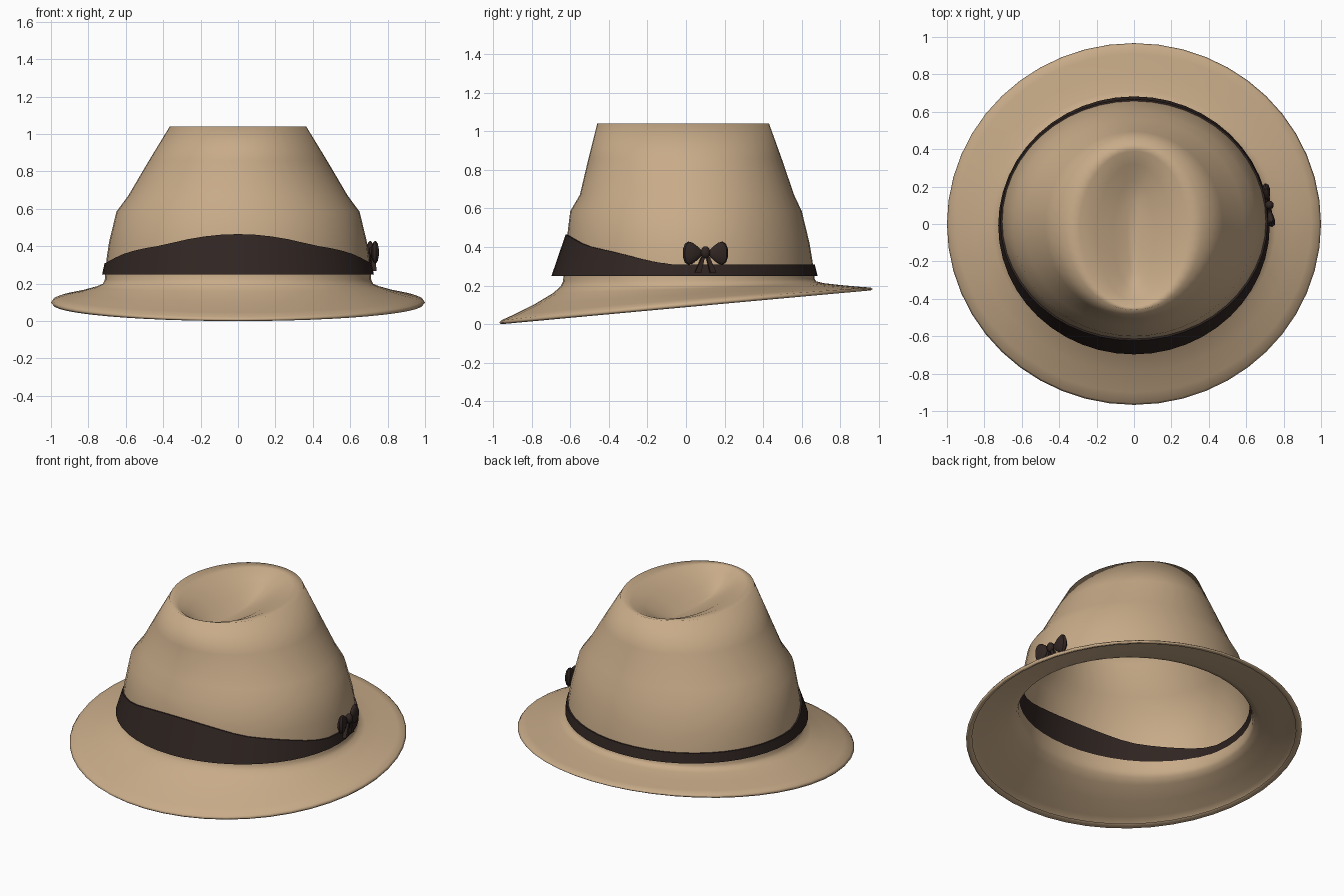
import bpy, bmesh, math
from mathutils import Matrix, Vector

if "Cube" in bpy.data.objects:
    bpy.data.objects.remove(bpy.data.objects["Cube"])

SEG = 48

def material(name, color):
    m = bpy.data.materials.new(name)
    m.diffuse_color = (*color, 1)
    m.use_nodes = True
    m.node_tree.nodes["Principled BSDF"].inputs["Base Color"].default_value = m.diffuse_color
    return m

felt = material("tan_felt", (0.58, 0.41, 0.25))
ribbon = material("dark_ribbon", (0.03, 0.019, 0.016))

def finish(name, bm, mat, angle=180):
    bmesh.ops.recalc_face_normals(bm, faces=bm.faces)
    me = bpy.data.meshes.new(name)
    bm.to_mesh(me)
    bm.free()
    me.shade_smooth()
    if angle < 180:
        me.set_sharp_from_angle(angle=math.radians(angle))
    me.materials.append(mat)
    ob = bpy.data.objects.new(name, me)
    bpy.context.collection.objects.link(ob)
    return ob

def bridge(bm, a, b):
    n = len(a)
    for i in range(n):
        j = (i + 1) % n
        bm.faces.new((a[i], a[j], b[j], b[i]))

ANGLES = [2 * math.pi * i / SEG for i in range(SEG)]

def oval(a, rx, yf, yb):
    return rx * math.cos(a), (yf + yb) / 2 + (yb - yf) / 2 * math.sin(a)

def interp(table, t):
    for p, q in zip(table, table[1:]):
        if t <= q[0]:
            k = max(0, (t - p[0]) / (q[0] - p[0]))
            return [u + (v - u) * k for u, v in zip(p[1:], q[1:])]
    return list(table[-1][1:])

# Brim rings: half width, front y, back y, then z at front, side and back
brim = [
    (0.965, -0.93, 0.93, 0.018, 0.102, 0.182),
    (0.99, -0.957, 0.957, 0.0, 0.088, 0.175),
    (1.0, -0.967, 0.967, 0.008, 0.1, 0.182),
    (0.99, -0.957, 0.957, 0.02, 0.114, 0.19),
    (0.95, -0.90, 0.91, 0.046, 0.13, 0.193),
    (0.85, -0.79, 0.80, 0.1, 0.155, 0.203),
    (0.76, -0.69, 0.71, 0.16, 0.183, 0.213),
    (0.722, -0.65, 0.675, 0.195, 0.2, 0.222),
    (0.712, -0.637, 0.666, 0.222, 0.222, 0.235),
]
# Crown rings: z, half width, front y, back y
crown = [
    (0.25, 0.71, -0.635, 0.665),
    (0.33, 0.703, -0.63, 0.655),
    (0.42, 0.69, -0.62, 0.64),
    (0.585, 0.65, -0.60, 0.60),
    (0.67, 0.587, -0.55, 0.56),
    (0.86, 0.475, -0.505, 0.495),
    (1.04, 0.365, -0.46, 0.43),
]
# Pinched dent in the top
dent = [
    (1.03, 0.29, -0.44, 0.39),
    (0.995, 0.20, -0.41, 0.32),
    (0.945, 0.11, -0.35, 0.23),
    (0.91, 0.035, -0.27, 0.12),
]

bm = bmesh.new()
rings = []
for rx, yf, yb, zf, zs, zb in brim:
    ring = []
    for a in ANGLES:
        s = math.sin(a)
        z = zs + s * (zb - zf) / 2 + s * s * ((zb + zf) / 2 - zs)
        ring.append(bm.verts.new((*oval(a, rx, yf, yb), z)))
    rings.append(ring)
for z, rx, yf, yb in crown + dent:
    rings.append([bm.verts.new((*oval(a, rx, yf, yb), z)) for a in ANGLES])
for a, b in zip(rings, rings[1:]):
    bridge(bm, a, b)
centre = bm.verts.new((0, -0.08, 0.9))
for i in range(SEG):
    bm.faces.new((rings[-1][i], rings[-1][(i + 1) % SEG], centre))
finish("felt_hat", bm, felt)

# Band: flared at the bottom, rising to a peak at the front
band_top = [(-1, 0.465), (-0.95, 0.447), (-0.83, 0.407), (-0.55, 0.367),
            (-0.3, 0.325), (-0.13, 0.31), (1, 0.31)]

def on_crown(a, z, off):
    rx, yf, yb = interp(crown, z)
    return (*oval(a, rx + off, yf - off, yb + off), z)

bm = bmesh.new()
loops = [[], [], [], []]
for a in ANGLES:
    top = interp(band_top, math.sin(a))[0]
    pts = [(*oval(a, 0.726, -0.697, 0.682), 0.25),
           on_crown(a, top, 0.009),
           on_crown(a, top, -0.01),
           on_crown(a, 0.25, 0.006)]
    for loop, p in zip(loops, pts):
        loop.append(bm.verts.new(p))
for i in range(4):
    bridge(bm, loops[i], loops[(i + 1) % 4])
finish("hat_band", bm, ribbon, 40)

# Bow: two puffed loops, a knot and two tails, turned to follow the crown
place = Matrix.Translation((0.716, 0.1, 0)) @ Matrix.Rotation(math.radians(9), 4, 'Z')

def blob(name, centre, size, pinch=0):
    bm = bmesh.new()
    bmesh.ops.create_uvsphere(bm, u_segments=10, v_segments=7, radius=1)
    for v in bm.verts:
        k = 1
        if pinch:
            k = 0.72 + 0.4 * v.co.y * pinch
        v.co = Vector((v.co.x * size[0] * k, v.co.y * size[1], v.co.z * size[2] * k)) + Vector(centre)
    bm.transform(place)
    return finish(name, bm, ribbon, 35)

for side, label in ((-1, "front"), (1, "back")):
    blob("bow_loop_" + label, (0.004, side * 0.067, 0.368), (0.027, 0.053, 0.075), side)
    # tail strip
    bm = bmesh.new()
    path = [(0.012, 0.35), (0.025, 0.31), (0.04, 0.268)]
    prev = None
    for k, (y, z) in enumerate(path):
        w = 0.008 + 0.004 * k
        sec = [bm.verts.new((x, side * (y + d), z))
               for x, d in ((-0.008, -w), (0.016, -w), (0.016, w), (-0.008, w))]
        if prev:
            bridge(bm, prev, sec)
        else:
            bm.faces.new(sec)
        prev = sec
    bm.faces.new(prev)
    bm.transform(place)
    finish("bow_tail_" + label, bm, ribbon, 35)
blob("bow_knot", (0.008, 0, 0.372), (0.024, 0.025, 0.032))
